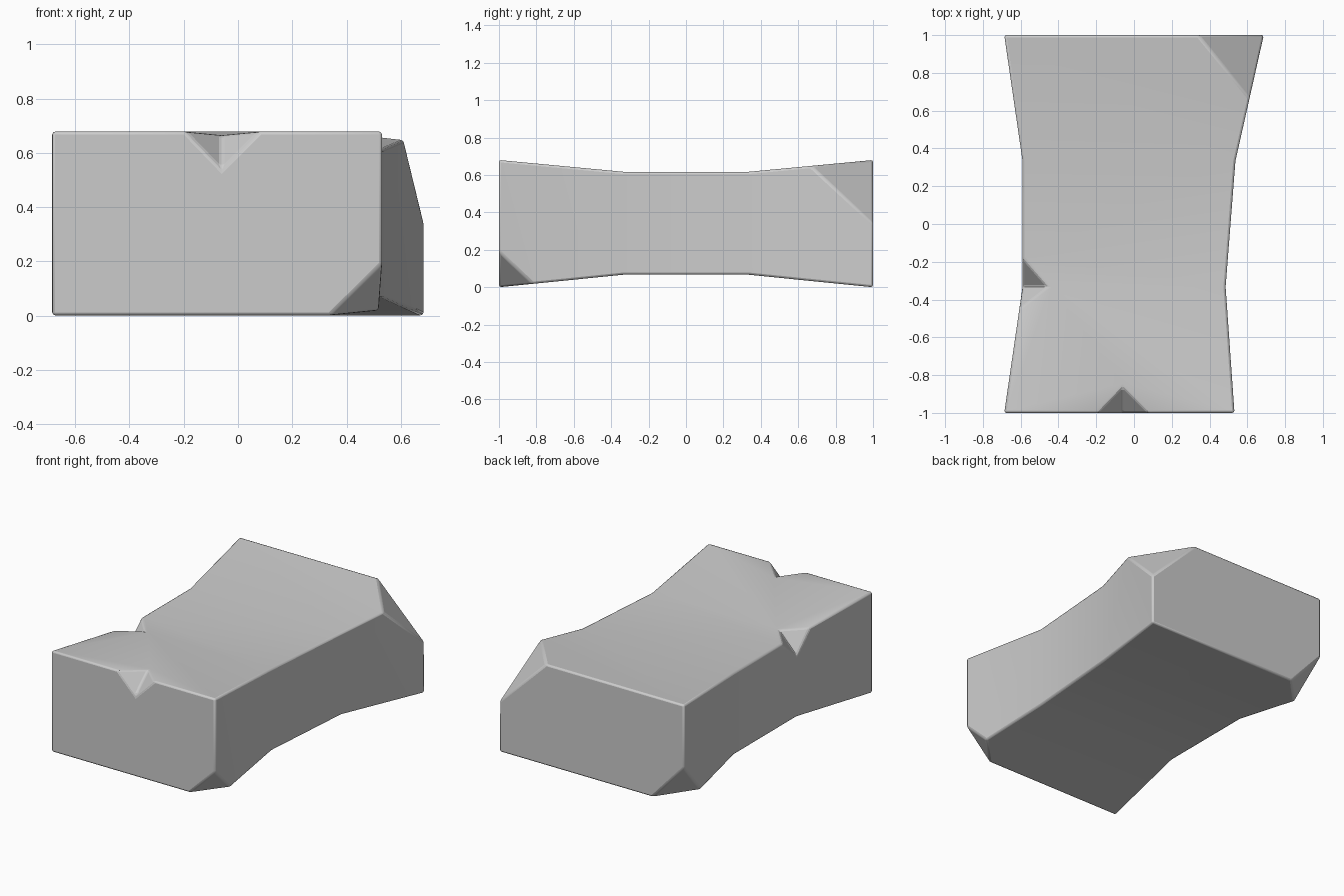
import bpy, bmesh
from mathutils import Vector

if "Cube" in bpy.data.objects:
    bpy.data.objects.remove(bpy.data.objects["Cube"])

W = 1 / 3
# waisted block sections: y, left x, right x, bottom z, top z
SECTIONS = [(-1, -0.687, 0.532, 0, 0.68), (-W, -0.59, 0.485, 0.067, 0.617),
            (W, -0.59, 0.537, 0.067, 0.617), (1, -0.687, 0.687, 0, 0.68)]
# chipped corners: three points of each cutting plane
CORNERS = [((0.34, 1, 0.68), (0.687, 1, 0.34), (0.61, 0.67, 0.649)),
           ((0.34, -1, 0), (0.532, -1, 0.19), (0.52, -0.82, 0.018)),
           ((-0.45, 1, 0), (-0.687, 1, 0.26), (-0.655, 0.78, 0.022))]
# edge notches: two edge points, lowest point, innermost point
NOTCHES = [((-0.195, -1, 0.68), (0.08, -1, 0.68), (-0.06, -1, 0.54), (-0.06, -0.86, 0.667)),
           ((-0.607, -0.45, 0.628), (-0.59, -0.18, 0.617), (-0.59, -W, 0.475), (-0.455, -W, 0.617))]


def make_object(name, bm):
    bmesh.ops.recalc_face_normals(bm, faces=bm.faces)
    mesh = bpy.data.meshes.new(name)
    bm.to_mesh(mesh)
    bm.free()
    obj = bpy.data.objects.new(name, mesh)
    bpy.context.collection.objects.link(obj)
    return obj


# stone body
bm = bmesh.new()
rings = [[bm.verts.new(p) for p in ((l, y, b), (r, y, b), (r, y, t), (l, y, t))]
         for y, l, r, b, t in SECTIONS]
for a, c in zip(rings, rings[1:]):
    for i in range(4):
        j = (i + 1) % 4
        bm.faces.new((a[i], a[j], c[j], c[i]))
bm.faces.new(rings[0])
bm.faces.new(rings[-1])

# slice off the corners
for pts in CORNERS:
    p, q, r = map(Vector, pts)
    n = (q - p).cross(r - p).normalized()
    if n.dot(p - Vector((0, 0, 0.34))) < 0:
        n = -n
    res = bmesh.ops.bisect_plane(bm, geom=bm.verts[:] + bm.edges[:] + bm.faces[:],
                                 plane_co=p, plane_no=n, clear_outer=True)
    rim = [e for e in res["geom_cut"] if isinstance(e, bmesh.types.BMEdge)]
    bmesh.ops.holes_fill(bm, edges=rim, sides=0)
stone = make_object("stone_block", bm)

# cut the notches
for k, pts in enumerate(NOTCHES):
    pts = [Vector(p) for p in pts]
    mid = (pts[2] + pts[3]) / 2
    bm = bmesh.new()
    for p in pts:
        bm.verts.new(mid + (p - mid) * 2)
    bmesh.ops.convex_hull(bm, input=bm.verts)
    cutter = make_object(f"notch_cutter_{k + 1}", bm)
    cutter.hide_render = True
    cutter.hide_set(True)
    mod = stone.modifiers.new("notch", 'BOOLEAN')
    mod.operation = 'DIFFERENCE'
    mod.solver = 'EXACT'
    mod.object = cutter

# soften worn edges
weld = stone.modifiers.new("weld", 'WELD')
weld.merge_threshold = 0.004
bevel = stone.modifiers.new("worn_edges", 'BEVEL')
bevel.width = 0.012
bevel.segments = 2
bevel.limit_method = 'ANGLE'
bevel.angle_limit = 0.4
bevel.use_clamp_overlap = False
bpy.context.view_layer.objects.active = stone
stone.select_set(True)
bpy.ops.object.shade_smooth_by_angle(angle=0.6)
